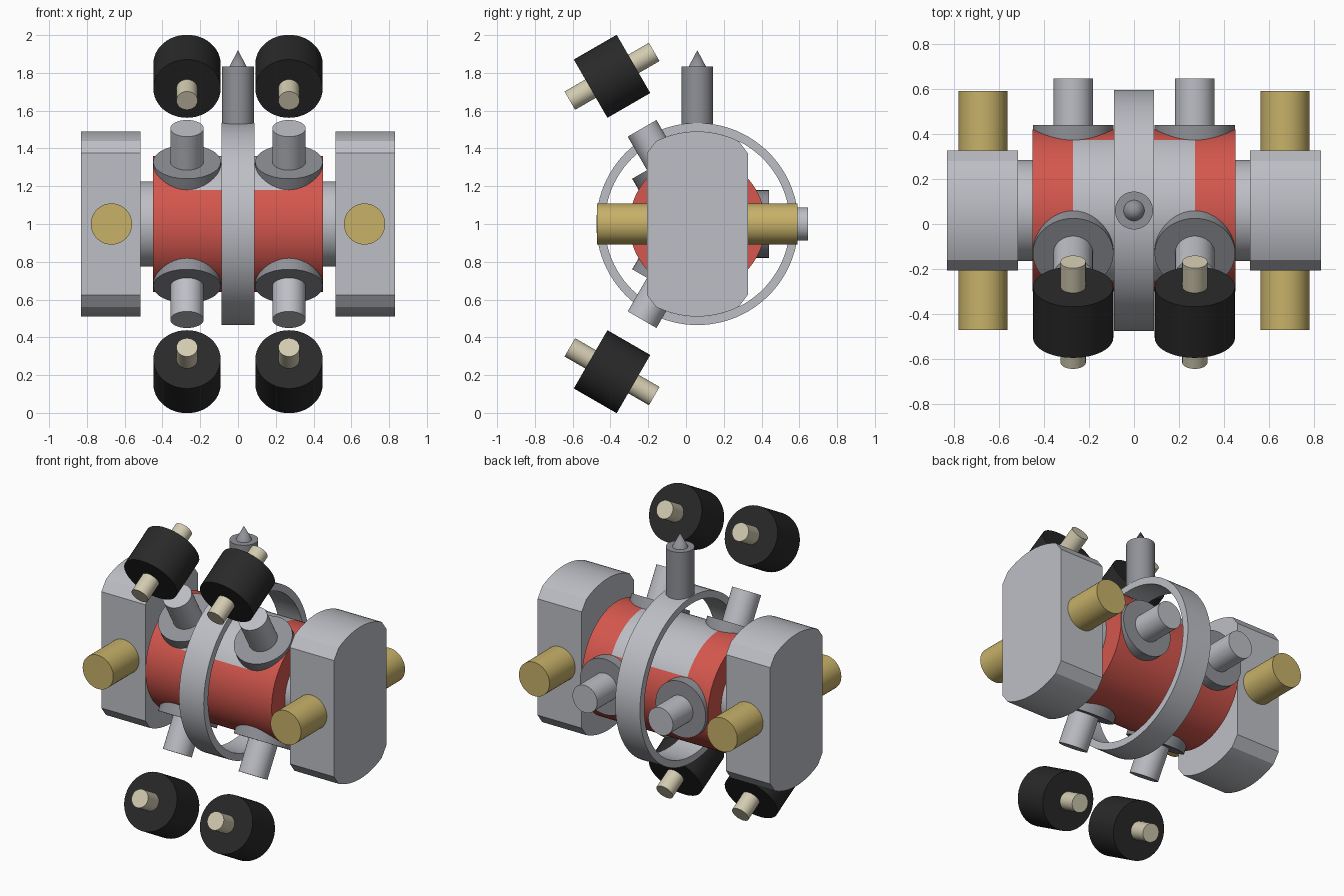
import bpy, bmesh, math
from mathutils import Vector

if "Cube" in bpy.data.objects:
    bpy.data.objects.remove(bpy.data.objects["Cube"], do_unlink=True)

CY, CZ = 0.06, 1.0          # main axis runs along x through this point
POD_X, TANK_X = 0.27, 0.67  # offsets of the mirrored parts


def material(name, rgb):
    m = bpy.data.materials.new(name)
    m.use_nodes = True
    m.diffuse_color = (*rgb, 1)
    m.node_tree.nodes["Principled BSDF"].inputs["Base Color"].default_value = (*rgb, 1)
    return m


LIGHT = material("light grey", (0.51, 0.52, 0.56))
DARK = material("mid grey", (0.28, 0.285, 0.31))
RED = material("red", (0.66, 0.095, 0.075))
GOLD = material("gold", (0.57, 0.44, 0.14))
BEIGE = material("beige", (0.65, 0.60, 0.44))
BLACK = material("black", (0.022, 0.022, 0.022))


def finish(name, bm, *mats):
    bmesh.ops.recalc_face_normals(bm, faces=bm.faces[:])
    me = bpy.data.meshes.new(name)
    bm.to_mesh(me)
    bm.free()
    ob = bpy.data.objects.new(name, me)
    bpy.context.collection.objects.link(ob)
    for m in mats:
        me.materials.append(m)
    bpy.ops.object.select_all(action='DESELECT')
    ob.select_set(True)
    bpy.context.view_layer.objects.active = ob
    bpy.ops.object.shade_smooth_by_angle(angle=math.radians(25))
    return ob


def rod(name, start, end, r1, mat, r2=None, segments=48):
    """Cylinder or cone between two points."""
    a, b = Vector(start), Vector(end)
    bm = bmesh.new()
    bmesh.ops.create_cone(bm, cap_ends=True, segments=segments, radius1=r1,
                          radius2=r1 if r2 is None else r2, depth=(b - a).length)
    turn = (b - a).to_track_quat('Z', 'Y').to_matrix()
    for v in bm.verts:
        v.co = turn @ v.co + (a + b) / 2
    return finish(name, bm, mat)


def lathe_x(profile, closed, segments=96):
    """Spin (x, radius) points around the main axis."""
    bm = bmesh.new()
    loops = []
    for x, r in profile:
        loops.append([bm.verts.new((x, CY + r * math.cos(2 * math.pi * i / segments),
                                    CZ + r * math.sin(2 * math.pi * i / segments)))
                      for i in range(segments)])
    pairs = list(zip(loops, loops[1:]))
    if closed:
        pairs.append((loops[-1], loops[0]))
    else:
        bm.faces.new(loops[0])
        bm.faces.new(loops[-1])
    for p, q in pairs:
        for i in range(segments):
            j = (i + 1) % segments
            bm.faces.new((p[i], p[j], q[j], q[i]))
    return bm


# Red drum with a pale panel over its upper middle
bm = lathe_x([(x, 0.36) for x in (-0.45, -POD_X, POD_X, 0.45)], False)
for f in bm.faces:
    c = f.calc_center_median()
    if len(f.verts) == 4 and abs(c.x) < 0.2 and c.z > CZ + 0.18:
        f.material_index = 1
finish("drum", bm, RED, LIGHT)

# Thin hoop around the middle
finish("hoop", lathe_x([(-0.088, 0.49), (-0.088, 0.535), (0.088, 0.535), (0.088, 0.49)], True), LIGHT)

# Mast and tip on top of the hoop
rod("mast", (0, CY, CZ + 0.51), (0, CY, 1.833), 0.084, DARK)
rod("mast_tip", (0, CY, 1.833), (0, CY, 1.92), 0.046, DARK, 0)

# Half outline of a side block: arched top with bevelled corners
half = [(0.267, 0.375)]
for i in range(13):
    a = math.radians(63.4 + (116.6 - 63.4) * i / 12)
    half.append((0.49 * math.cos(a), 0.49 * math.sin(a)))
half.append((-0.267, 0.375))
outline = half + [(-y, -z) for y, z in half]

for side, s in (("left", 1), ("right", -1)):
    # Axle stub and side block
    rod(f"{side}_axle", (s * 0.44, CY, CZ), (s * 0.53, CY, CZ), 0.225, LIGHT)
    bm = bmesh.new()
    inner = bm.faces.new([bm.verts.new((s * 0.515, CY + y, CZ + z)) for y, z in outline])
    ext = bmesh.ops.extrude_face_region(bm, geom=[inner], use_keep_orig=True)
    for v in ext["geom"]:
        if isinstance(v, bmesh.types.BMVert):
            v.co.x = s * 0.83
    finish(f"{side}_block", bm, LIGHT)

    # Gold tube through the block
    rod(f"{side}_tube", (s * TANK_X, -0.47, CZ), (s * TANK_X, 0.59, CZ), 0.109, GOLD)

    # Three collars with posts, spaced evenly around the drum
    for place, deg in (("back", 0), ("upper", 120), ("lower", 240)):
        a = math.radians(deg)
        hub = Vector((s * POD_X, CY, CZ))
        out = Vector((0, math.cos(a), math.sin(a)))
        rod(f"{side}_{place}_collar", hub + out * 0.25, hub + out * 0.38, 0.179, DARK)
        rod(f"{side}_{place}_post", hub + out * 0.36, hub + out * 0.585, 0.088, LIGHT)

        # Floating roller and its pin beyond the two front posts
        if deg:
            mid = hub + out * 0.903
            along = Vector((0, -out.z, out.y))
            rod(f"{side}_{place}_roller", mid - along * 0.131, mid + along * 0.131, 0.178, BLACK)
            rod(f"{side}_{place}_pin", mid - along * 0.258, mid + along * 0.258, 0.056, BEIGE)
